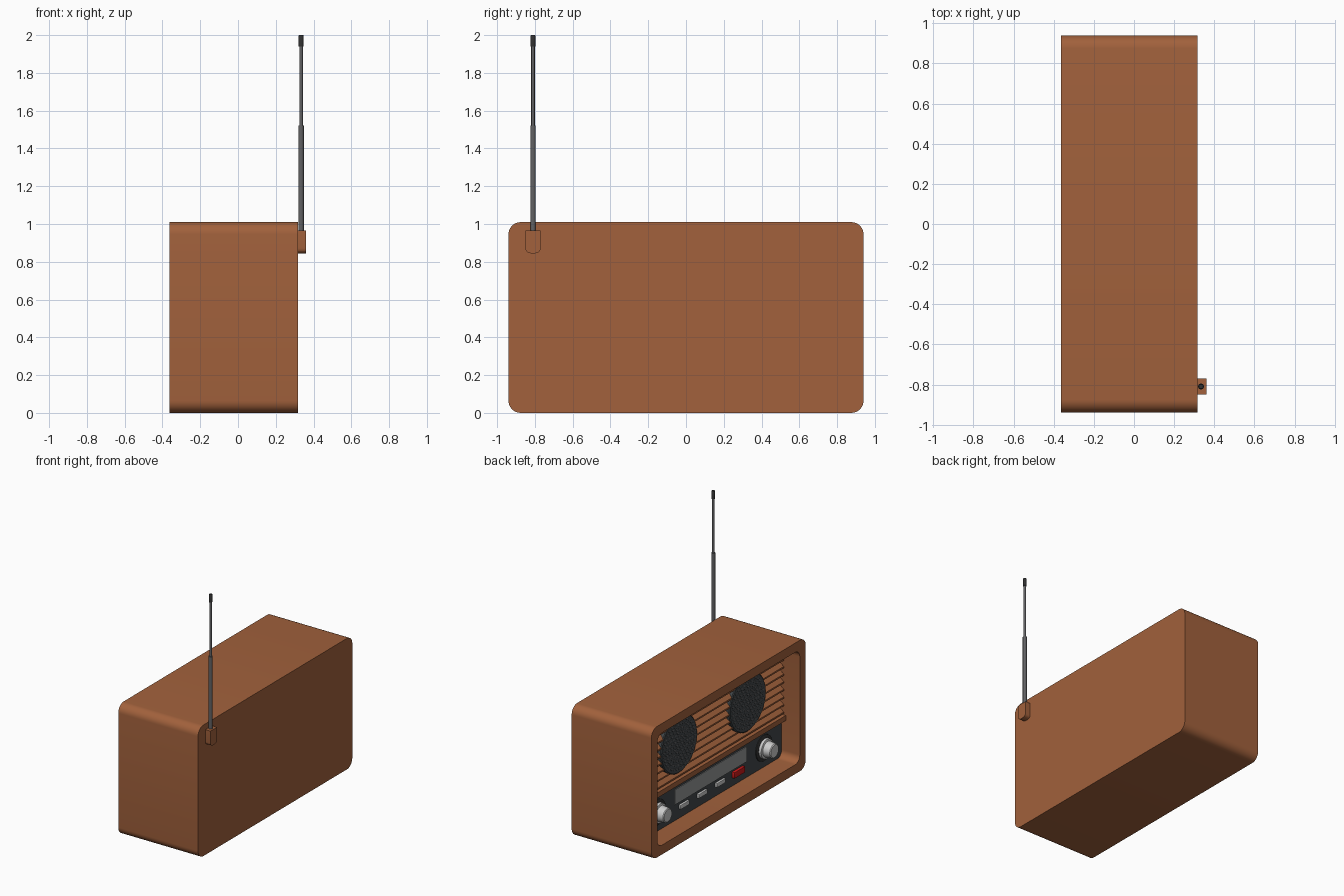
import bpy, bmesh, math
from mathutils import Matrix, Vector

if "Cube" in bpy.data.objects:
    bpy.data.objects.remove(bpy.data.objects["Cube"])


def material(name, rgb):
    m = bpy.data.materials.new(name)
    m.diffuse_color = (*rgb, 1)
    m.use_nodes = True
    m.node_tree.nodes["Principled BSDF"].inputs["Base Color"].default_value = m.diffuse_color
    return m


WOOD = material("wood", (0.36, 0.12, 0.045))
DARK = material("dark_panel", (0.055, 0.065, 0.07))
STEEL = material("steel", (0.12, 0.12, 0.125))
BLACK = material("black", (0.03, 0.03, 0.03))
SILVER = material("silver", (0.6, 0.6, 0.6))
GLASS = material("dial_glass", (0.3, 0.31, 0.31))
RED = material("red", (0.6, 0.01, 0.01))


def finish(name, bm, mat, smooth=True):
    bmesh.ops.recalc_face_normals(bm, faces=bm.faces)
    me = bpy.data.meshes.new(name)
    bm.to_mesh(me)
    bm.free()
    me.materials.append(mat)
    ob = bpy.data.objects.new(name, me)
    bpy.context.collection.objects.link(ob)
    if smooth:
        bpy.ops.object.select_all(action='DESELECT')
        ob.select_set(True)
        bpy.context.view_layer.objects.active = ob
        bpy.ops.object.shade_smooth_by_angle(angle=math.radians(35))
    return ob


def box(name, x, y, z, mat, bevel=0.0):
    bm = bmesh.new()
    size = [b - a for a, b in (x, y, z)]
    mid = [(a + b) / 2 for a, b in (x, y, z)]
    bmesh.ops.create_cube(bm, size=1, matrix=Matrix.Translation(mid) @ Matrix.Diagonal((*size, 1)))
    if bevel:
        bmesh.ops.bevel(bm, geom=bm.edges[:], offset=bevel, segments=2, affect='EDGES', profile=0.5)
    return finish(name, bm, mat)


def lathe(name, profile, origin, axis, mat, sides=32):
    """Revolve (radius, distance) pairs about an axis; ends are capped."""
    bm = bmesh.new()
    rot = Vector((0, 0, 1)).rotation_difference(Vector(axis)).to_matrix()
    rings = []
    for r, d in profile:
        rings.append([bm.verts.new(Vector(origin) + rot @ Vector(
            (r * math.cos(t), r * math.sin(t), d)))
            for t in (2 * math.pi * i / sides for i in range(sides))])
    for a, b in zip(rings, rings[1:]):
        for i in range(sides):
            j = (i + 1) % sides
            bm.faces.new((a[i], a[j], b[j], b[i]))
    bm.faces.new(rings[0])
    bm.faces.new(rings[-1])
    return finish(name, bm, mat)


def rounded_loop(bm, x, inset, r):
    hy, z0, z1 = 0.94 - inset, inset, 1.01 - inset
    pts = []
    for cy, cz, start in ((hy - r, z1 - r, 0), (r - hy, z1 - r, 90),
                          (r - hy, z0 + r, 180), (hy - r, z0 + r, 270)):
        for k in range(9):
            t = math.radians(start + 90 * k / 8)
            pts.append(bm.verts.new((x, cy + r * math.cos(t), cz + r * math.sin(t))))
    return pts


# cabinet: rounded case with a pocket in the face towards -x
BACK = -0.20
bm = bmesh.new()
loops = [rounded_loop(bm, 0.317, 0, 0.065), rounded_loop(bm, -0.363, 0, 0.065),
         rounded_loop(bm, -0.363, 0.072, 0.055), rounded_loop(bm, BACK, 0.072, 0.055)]
for a, b in zip(loops, loops[1:]):
    for i in range(len(a)):
        j = (i + 1) % len(a)
        bm.faces.new((a[i], a[j], b[j], b[i]))
bm.faces.new(loops[0])
bm.faces.new(loops[-1])
finish("cabinet", bm, WOOD)

# control panel and shelf above it
box("control_panel", (-0.208, BACK + 0.01), (-0.865, 0.865), (0.075, 0.37), DARK)
box("shelf", (-0.245, BACK + 0.01), (-0.866, 0.866), (0.36, 0.40), WOOD)

# speaker grille: wedge-shaped horizontal slats
bm = bmesh.new()
n, z0, pitch = 9, 0.405, 0.0585
for i in range(n):
    z = z0 + i * pitch
    ends = [[bm.verts.new(p) for p in ((BACK + 0.005, y, z), (-0.232, y, z + 0.008),
                                       (-0.232, y, z + 0.02), (BACK + 0.005, y, z + 0.05))]
            for y in (-0.86, 0.86)]
    a, b = ends
    for k in range(4):
        bm.faces.new((a[k], a[(k + 1) % 4], b[(k + 1) % 4], b[k]))
    bm.faces.new(a)
    bm.faces.new(b)
finish("grille_slats", bm, WOOD, False)

# speakers with studded covers
for side, label in ((1, "left"), (-1, "right")):
    c = (BACK, side * 0.418, 0.667)
    lathe(label + "_speaker", [(0.222, 0), (0.222, 0.03), (0.215, 0.036), (0.205, 0.034)],
          c, (-1, 0, 0), DARK, 48)
    bm = bmesh.new()
    for ring in range(7):
        count = max(1, ring * 6)
        for k in range(count):
            t = 2 * math.pi * k / count
            p = Vector((-0.235, c[1] + ring * 0.031 * math.cos(t), c[2] + ring * 0.031 * math.sin(t)))
            bmesh.ops.create_cone(bm, cap_ends=True, segments=6, radius1=0.009, radius2=0.009, depth=0.006,
                                  matrix=Matrix.Translation(p) @ Matrix.Rotation(math.pi / 2, 4, 'Y'))
    finish(label + "_speaker_studs", bm, STEEL, False)

    # tuning knobs on round base plates
    k = (-0.208, side * 0.65, 0.222)
    lathe(label + "_knob_plate", [(0.1, -0.005), (0.1, 0.006), (0.094, 0.01)], k, (-1, 0, 0), BLACK)
    lathe(label + "_knob", [(0.076, 0.008), (0.074, 0.03), (0.06, 0.034), (0.054, 0.088), (0.048, 0.094)],
          k, (-1, 0, 0), SILVER)

# dial display and push buttons
box("dial_display", (-0.214, -0.2), (-0.44, 0.44), (0.2, 0.315), GLASS)
for i, y in enumerate((0.33, 0.11, -0.11)):
    box(f"button_{i + 1}", (-0.225, -0.2), (y - 0.055, y + 0.055), (0.145, 0.178), SILVER, 0.004)
box("power_button", (-0.23, -0.2), (-0.395, -0.265), (0.137, 0.184), RED, 0.004)

# antenna bracket with rounded lower corners
bm = bmesh.new()
outline = [(-0.04, 0.965), (-0.04, 0.872)]
outline += [(-0.04 * math.cos(t), 0.872 - 0.028 * math.sin(t) ** 0.7)
            for t in (math.pi * i / 10 for i in range(1, 10))]
outline += [(0.04, 0.872), (0.04, 0.965)]
face = bm.faces.new([bm.verts.new((0.315, -0.81 + y, z)) for y, z in outline])
ext = bmesh.ops.extrude_face_region(bm, geom=[face], use_keep_orig=True)
bmesh.ops.translate(bm, vec=(0.046, 0, 0), verts=[v for v in ext["geom"] if isinstance(v, bmesh.types.BMVert)])
finish("antenna_bracket", bm, WOOD)

# telescopic antenna
base = (0.334, -0.81, 0)
lathe("antenna_lower", [(0.0145, 0.9), (0.0145, 1.522)], base, (0, 0, 1), STEEL, 20)
lathe("antenna_upper", [(0.0095, 1.5), (0.0095, 1.95)], base, (0, 0, 1), STEEL, 20)
lathe("antenna_tip", [(0.013, 1.94), (0.013, 1.997), (0.011, 2.0)], base, (0, 0, 1), BLACK, 20)
